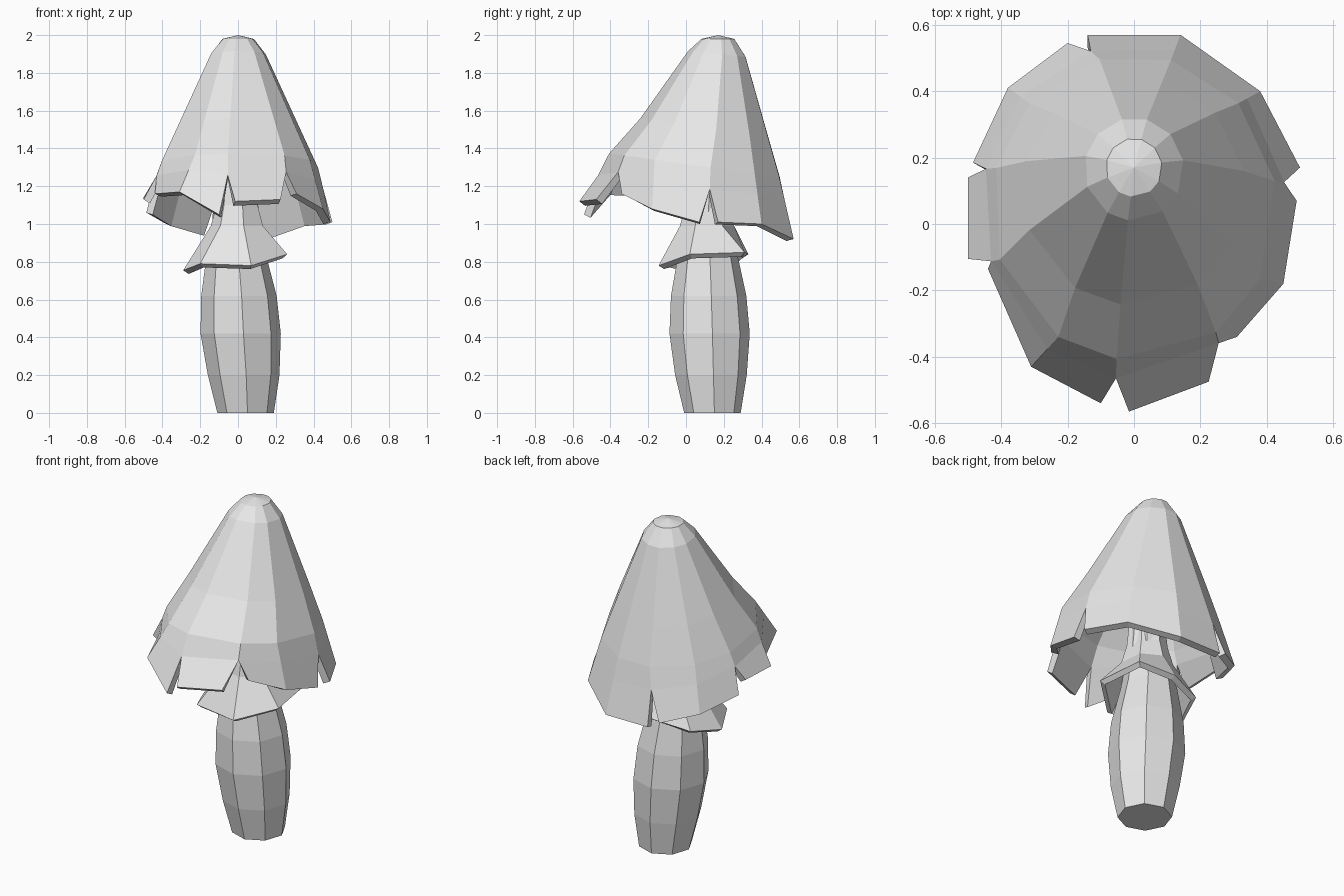
import bpy, bmesh
from math import cos, sin, radians
from mathutils import Vector

cube = bpy.data.objects.get("Cube")
if cube:
    bpy.data.objects.remove(cube, do_unlink=True)

grey = bpy.data.materials.new("pale_grey")
grey.use_nodes = True
colour = (0.8, 0.8, 0.8, 1)
grey.diffuse_color = colour
grey.node_tree.nodes["Principled BSDF"].inputs["Base Color"].default_value = colour


def finish(name, bm, thickness=0):
    """Turn a bmesh into a flat shaded object, thickened inwards if asked."""
    bmesh.ops.recalc_face_normals(bm, faces=bm.faces)
    mesh = bpy.data.meshes.new(name)
    bm.to_mesh(mesh)
    bm.free()
    mesh.materials.append(grey)
    obj = bpy.data.objects.new(name, mesh)
    bpy.context.collection.objects.link(obj)
    if thickness:
        mod = obj.modifiers.new("shell", 'SOLIDIFY')
        mod.thickness = thickness
        mod.offset = -1
    return obj


def ring(angles, cx, cy, rx, ry, z, tilt=0):
    """Points around an ellipse; tilt lowers the back and lifts the front."""
    return [Vector((cx + rx * cos(a), cy + ry * sin(a), z - tilt * ry * sin(a)))
            for a in map(radians, angles)]


def bridge(bm, lower, upper):
    n = len(lower)
    for i in range(n):
        j = (i + 1) % n
        bm.faces.new((lower[i], lower[j], upper[j], upper[i]))


def add(bm, points):
    return [bm.verts.new(p) for p in points]


# Stem: bulging octagonal column that leans slightly
bm = bmesh.new()
octagon = [-86 + 45 * i for i in range(8)]
stem = [(.04, .14, .15, 0), (.03, .132, .19, .2), (.014, .125, .213, .42),
        (.005, .12, .2, .62), (-.01, .115, .155, .85), (0, .11, .11, 1.05), (0, .13, .09, 1.4)]
rows = [add(bm, ring(octagon, x, y, r, r, z)) for x, y, r, z in stem]
for low, high in zip(rows, rows[1:]):
    bridge(bm, low, high)
bm.faces.new(rows[0])
bm.faces.new(rows[-1])
finish("stem", bm)

# Skirt: uneven flared collar around the neck
bm = bmesh.new()
hem = [(.07, -.145, .78), (.26, .02, .84), (.22, .31, .85),
       (-.02, .33, .84), (-.22, .27, .8), (-.29, .07, .755), (-.2, -.11, .79)]
turns = [-78, -25, 35, 88, 135, 188, 230]
rows = [add(bm, hem)]
rows += [add(bm, ring(turns, 0, .11, r, r, z)) for r, z in [(.145, .99), (.115, 1.1), (.1, 1.25)]]
for low, high in zip(rows, rows[1:]):
    bridge(bm, low, high)
finish("skirt", bm, .035)

# Cap: tall cone whose rim is split into flaps wherever a ridge has two ends
rim = [
    [(-.14, .57, .92), (-.2, .545, .95)],
    [(-.38, .41, 1.0)],
    [(-.485, .185, 1.06), (-.5, .14, 1.14)],
    [(-.5, -.105, 1.13), (-.44, -.135, 1.16)],
    [(-.31, -.43, 1.17)],
    [(-.1, -.54, 1.05), (-.015, -.565, 1.12)],
    [(.225, -.475, 1.13), (.31, -.34, 1.16)],
    [(.45, -.18, 1.08)],
    [(.49, .07, 1.01), (.5, .17, 1.01)],
    [(.38, .4, 1.0)],
    [(.14, .57, .92)],
]
ridges = [104, 137, 165, 200, 238, 263, 305, 332, 370, 403, 435]
cap = [(.05, .43, .46, 1.31, .14), (.1, .335, .345, 1.51, .14),
       (.165, .15, .155, 1.9, .1), (.17, .085, .088, 1.98, 0)]
bm = bmesh.new()
points = [ring(ridges, 0, y, rx, ry, z, tilt) for y, rx, ry, z, tilt in cap]
# Lowest full ring holds the tops of the notches
notch = []
for p, ends in zip(points[0], rim):
    middle = sum((Vector(e) for e in ends), Vector()) / len(ends)
    notch.append(p.lerp(middle, .4))
rows = [add(bm, r) for r in [notch] + points]
for low, high in zip(rows, rows[1:]):
    bridge(bm, low, high)
tip = bm.verts.new((0, .17, 2.0))
crown = rows[-1]
for i, v in enumerate(crown):
    bm.faces.new((v, crown[(i + 1) % len(crown)], tip))
ends = [add(bm, e) for e in rim]
for i in range(len(rim)):
    j = (i + 1) % len(rim)
    bm.faces.new((ends[i][-1], ends[j][0], rows[0][j], rows[0][i]))
finish("cap", bm, .04)
